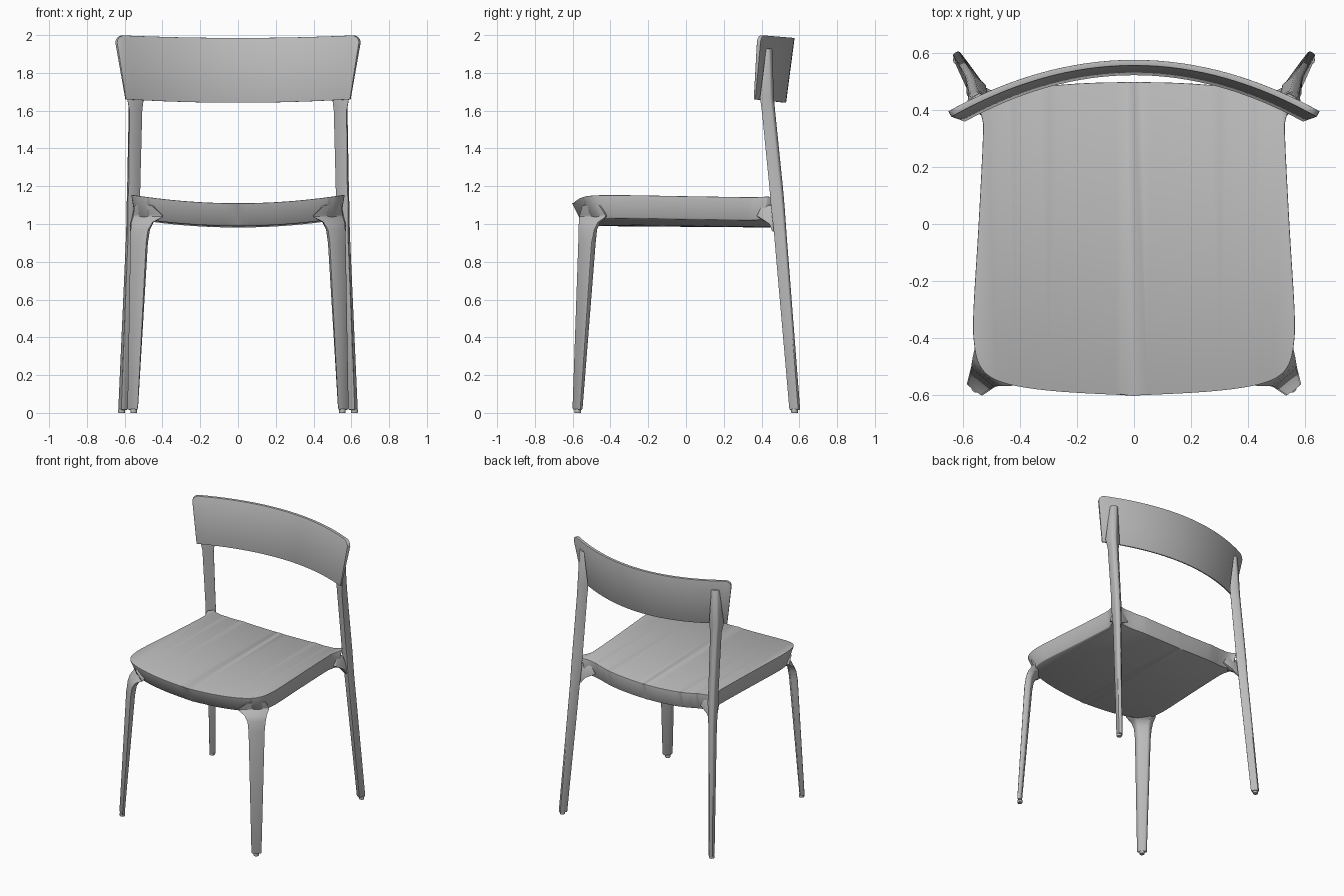
import bpy, bmesh, math
from mathutils import Vector

cube = bpy.data.objects.get("Cube")
if cube:
    bpy.data.objects.remove(cube)

grey = bpy.data.materials.new("light grey plastic")
grey.use_nodes = True
color = (0.5, 0.5, 0.5, 1)
grey.diffuse_color = color
grey.node_tree.nodes["Principled BSDF"].inputs["Base Color"].default_value = color


def finish(bm, name, bevel=0.008, limit=35):
    """Round the sharp edges, then turn the bmesh into a smooth shaded object."""
    bmesh.ops.recalc_face_normals(bm, faces=bm.faces[:])
    sharp = [e for e in bm.edges if e.is_manifold and e.calc_face_angle() > math.radians(limit)]
    bmesh.ops.bevel(bm, geom=sharp, offset=bevel, segments=2, profile=0.5,
                    affect='EDGES', clamp_overlap=True)
    mesh = bpy.data.meshes.new(name)
    bm.to_mesh(mesh)
    bm.free()
    obj = bpy.data.objects.new(name, mesh)
    bpy.context.collection.objects.link(obj)
    mesh.materials.append(grey)
    bpy.ops.object.select_all(action='DESELECT')
    obj.select_set(True)
    bpy.context.view_layer.objects.active = obj
    bpy.ops.object.shade_smooth_by_angle(angle=math.radians(35))
    return obj


def loft(rings, name, bevel=0.008):
    """Skin a row of matching closed rings and cap both ends."""
    bm = bmesh.new()
    rows = [[bm.verts.new(p) for p in ring] for ring in rings]
    n = len(rows[0])
    for a, b in zip(rows, rows[1:]):
        for i in range(n):
            j = (i + 1) % n
            bm.faces.new((a[i], a[j], b[j], b[i]))
    bm.faces.new(rows[0])
    bm.faces.new(rows[-1])
    return finish(bm, name, bevel)


def both_sides(rings, name, bevel=0.008):
    for side, s in (("left", 1), ("right", -1)):
        loft([[(s * x, y, z) for x, y, z in r] for r in rings], f"{side}_{name}", bevel)


def spline(pts, steps=4):
    """Catmull-Rom curve through the points."""
    v = [Vector(p) for p in pts]
    v = [v[0]] + v + [v[-1]]
    out = []
    for a, b, c, d in zip(v, v[1:], v[2:], v[3:]):
        for k in range(steps):
            t = k / steps
            out.append(0.5 * (2 * b + (c - a) * t + (2 * a - 5 * b + 4 * c - d) * t * t
                              + (3 * b - a - 3 * c + d) * t ** 3))
    return out + [v[-1]]


# Seat: dished slab whose rear corners reach out to the posts
side_edge = spline([(0, -.603), (.25, -.59), (.41, -.57), (.5, -.54), (.545, -.49), (.562, -.41),
                    (.563, -.3), (.545, 0), (.53, .3), (.533, .37), (.555, .43)])
rear_edge = spline([(.53, .475), (.49, .458), (.42, .461), (.3, .484), (.15, .495), (0, .498)])
half = side_edge + rear_edge
outline = half + [Vector((-p.x, p.y)) for p in reversed(half[1:-1])]
bm = bmesh.new()
top = [bm.verts.new((p.x, p.y, 1.11)) for p in outline]
bottom = [bm.verts.new((p.x * .965, p.y * (.9 if p.y < 0 else .96), .99)) for p in outline]
bm.faces.new(top)
bm.faces.new(bottom)
for i in range(len(top)):
    j = (i + 1) % len(top)
    bm.faces.new((top[i], top[j], bottom[j], bottom[i]))
for k in range(-8, 9):
    bmesh.ops.bisect_plane(bm, geom=bm.verts[:] + bm.edges[:] + bm.faces[:],
                           plane_co=(k * .06, 0, 0), plane_no=(1, 0, 0))
for v in bm.verts:
    v.co.z += .045 * (v.co.x / .56) ** 2 - .008 * (v.co.y + .6)
finish(bm, "seat", .012)

# Front legs: diagonal tapered section, flaring into the seat
front_leg = [
    (.015, (.53, -.575), (.53, -.605), (.59, -.56), (.565, -.545)),
    (.9, (.475, -.53), (.485, -.575), (.575, -.5), (.535, -.475)),
    (.97, (.465, -.525), (.475, -.573), (.573, -.485), (.53, -.468)),
    (1.01, (.445, -.515), (.45, -.573), (.57, -.465), (.52, -.45)),
    (1.04, (.4, -.5), (.39, -.57), (.56, -.42), (.49, -.41)),
    (1.1, (.43, -.5), (.46, -.555), (.553, -.46), (.5, -.43)),
]
both_sides([[(x, y, z) for x, y in ring] for z, *ring in front_leg], "front_leg", .01)

# Rear legs run up to the backrest: wide front face, narrow rib behind
TAN, NOR = Vector((.87, -.47)), Vector((.47, .87))


def post_ring(z, x, y, wide, depth, narrow):
    f, b = Vector((x, y)), Vector((x, y)) + NOR * depth
    pts = (f - TAN * wide, f + TAN * wide, b + TAN * narrow, b - TAN * narrow)
    return [(p.x, p.y, z) for p in pts]


both_sides([post_ring(*r) for r in (
    (.015, .6, .555, .022, .053, .013),
    (.95, .555, .478, .032, .058, .013),
    (1.1, .55, .465, .04, .06, .014),
    (1.2, .547, .456, .038, .06, .014),
    (1.6, .54, .418, .042, .056, .015),
    (1.67, .542, .414, .054, .052, .016),
    (1.93, .548, .437, .03, .016, .016),
)], "rear_leg", .007)

# Rounded brackets under the rear seat corners
both_sides([[(x, y, z) for x, y in ring] for z, *ring in (
    (.96, (.53, .485), (.535, .475), (.575, .455), (.565, .48)),
    (1.0, (.5, .47), (.52, .445), (.57, .44), (.565, .48)),
    (1.04, (.43, .452), (.48, .36), (.54, .38), (.56, .47)),
    (1.1, (.47, .45), (.48, .4), (.535, .4), (.55, .45)),
)], "rear_bracket", .006)

# Glides under the feet
for end, cx, cy in (("front", .552, -.573), ("rear", .616, .575)):
    ring = [(cx + .018 * math.cos(a * math.tau / 12), cy + .018 * math.sin(a * math.tau / 12))
            for a in range(12)]
    both_sides([[(x, y, z) for x, y in ring] for z in (0, .02)], end + "_glide", .002)


# Backrest: thin curved band, leaning back and wider at the top
def back_section(u):
    corner = max(0, (abs(u) - .94) / .06)
    z_top = 1.985 + .015 * u * u - .04 * (1 - math.sqrt(max(0, 1 - corner ** 2)))
    z_low = 1.642 + .018 * u * u
    ring = []
    for v, front in ((0, 1), (0, 0), (1, 0), (1, 1)):
        thick = (.01 + .012 * v) * front
        x = u * (.597 + .053 * v)
        y = .53 + .045 * v - (.163 + .017 * v) * u * u
        ring.append((x - .47 * u * thick, y - .9 * thick, z_low + (z_top - z_low) * v))
    return ring


loft([back_section(math.sin(math.pi * k / 48)) for k in range(-24, 25)], "backrest", .004)
